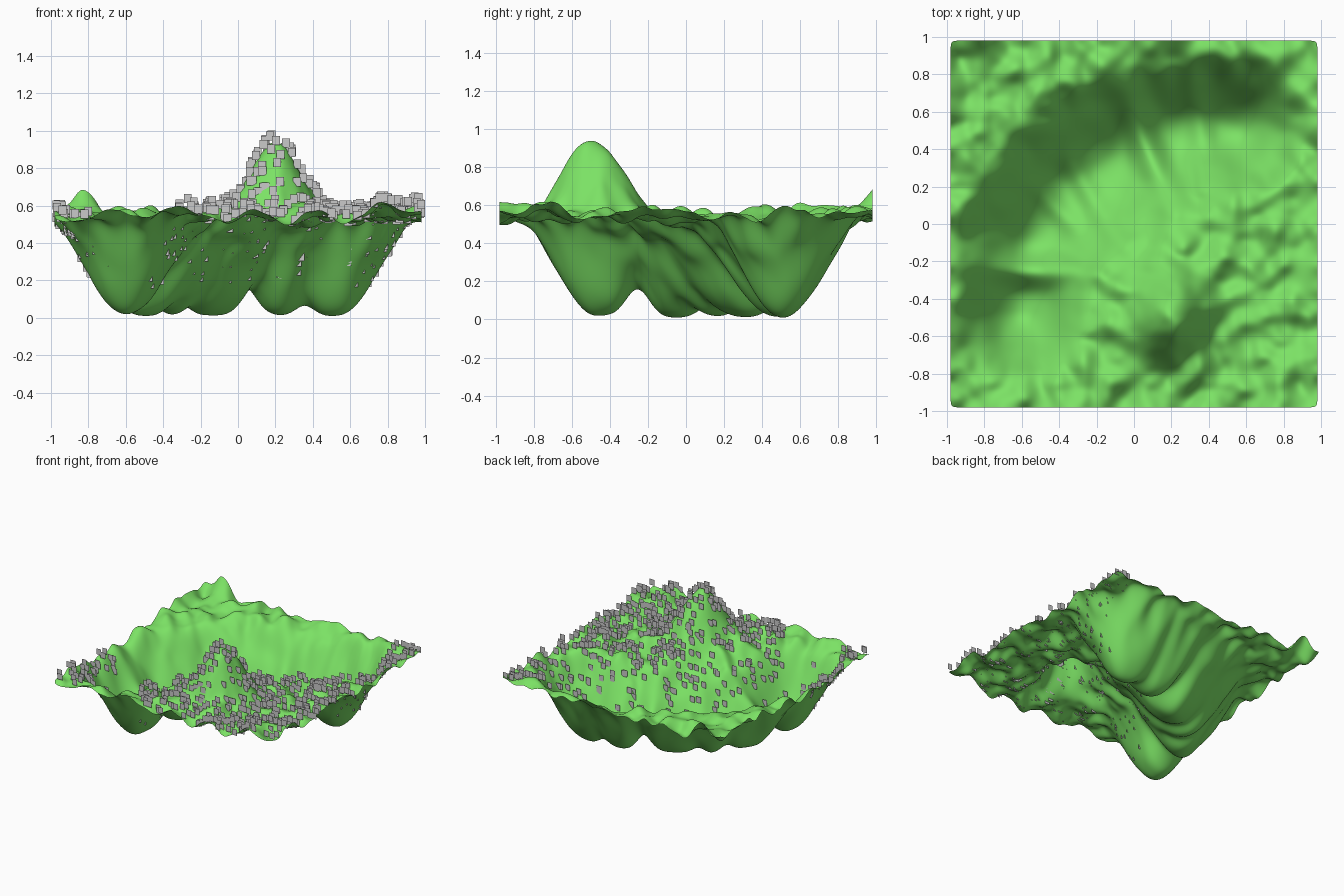
import bpy, bmesh, math, random
from mathutils import Vector, noise

if "Cube" in bpy.data.objects:
    bpy.data.objects.remove(bpy.data.objects["Cube"])

random.seed(4)


def material(name, rgb):
    m = bpy.data.materials.new(name)
    m.diffuse_color = (*rgb, 1)
    m.use_nodes = True
    m.node_tree.nodes["Principled BSDF"].inputs["Base Color"].default_value = m.diffuse_color
    return m


GREEN = material("grass green", (0.20, 0.76, 0.13))
GREY = material("stone grey", (0.59, 0.59, 0.59))

# Centreline of the curved valley, and the spurs that cross it
PATH = [Vector(p) for p in ((-0.60, -0.47), (-0.54, -0.12), (-0.33, 0.19),
                            (0.0, 0.41), (0.3, 0.51), (0.54, 0.51))]
# start, end, height, width
SPURS = [((-0.85, -0.24), (-0.2, -0.27), 0.16, 0.08),
         ((-0.06, 0.72), (0.22, 0.03), 0.15, 0.075),
         ((-0.62, 0.27), (-0.33, 0.0), 0.05, 0.05),
         ((-0.35, 0.37), (-0.18, 0.05), 0.05, 0.05),
         ((0.3, 0.75), (0.40, 0.33), 0.06, 0.06)]


def nearest(p, a, b):
    ab = b - a
    t = max(0, min(1, (p - a).dot(ab) / ab.length_squared))
    q = a + ab * t
    return (p - q).length, q, t


def bump(d):
    return 0.5 + 0.5 * math.cos(math.pi * min(1, d))


def valley(p):
    """0 on the plateau, 1 on the valley floor"""
    d, q, s = min(((r[0], r[1], i + r[2]) for i, r in
                   enumerate(nearest(p, a, b) for a, b in zip(PATH, PATH[1:]))),
                  key=lambda r: r[0])
    side = (p - q).normalized().dot(Vector((0.707, -0.707)))
    mid = math.sin(math.pi * s / (len(PATH) - 1))
    extra = 0.2 * side if side > 0 else -0.07 * side
    return bump(d / (0.45 + extra * mid)), side


def height(x, y):
    p = Vector((x, y))
    v, _ = valley(p)
    z = 0.55 - 0.54 * v
    for a, b, h, w in SPURS:
        d = nearest(p, Vector(a), Vector(b))[0]
        z += h * v * math.exp(-(d / w) ** 2)
    # rough plateau, calmer on the slopes
    z += (0.085 * (1 - v) + 0.008) * noise.noise((x * 8.5, y * 8.5, 3.7))
    # hill
    r = math.hypot((x - 0.2) / 0.30, (y + 0.49) / 0.35)
    hill = bump(r)
    z = z * (1 - hill) + 0.955 * hill if r < 1 else z
    # small rises by the back left, front right and back right corners
    z += 0.085 * bump(math.hypot((x + 0.83) / 0.19, (y - 1.0) / 0.16))
    z += 0.03 * bump(math.hypot(x - 0.95, y + 0.95) / 0.4)
    z += 0.03 * bump(math.hypot(x - 0.9, y - 0.95) / 0.3)
    return max(0.003, z)


def add_object(bm, name, mat):
    me = bpy.data.meshes.new(name)
    bm.to_mesh(me)
    bm.free()
    me.materials.append(mat)
    ob = bpy.data.objects.new(name, me)
    bpy.context.collection.objects.link(ob)
    return ob


def card_density(x, y):
    """chance of a card: front right half, plus two clustered corners"""
    v, side = valley(Vector((x, y)))
    if x < -0.78:                              # front left edge
        return 0.8 if y < -0.3 and v < 0.7 else 0
    if x > 0.78 and y > 0.45:                  # back right edge
        return 0.9 if v < 0.5 else 0
    if -0.78 < x < -0.32 and v < 0.2:          # bare rim before the valley
        return 0
    if side < 0.1 or x - y < -0.15 or v > 0.75:
        return 0
    return 0.28 + 0.72 * (1 - v) * min(1, (x - y + 0.3) / 0.7)


# Terrain sheet
bm = bmesh.new()
bmesh.ops.create_grid(bm, x_segments=44, y_segments=44, size=0.98)
for v in bm.verts:
    v.co.z = height(v.co.x, v.co.y)
    v.co.z += 0.018 * random.uniform(-1, 1) * (1 - valley(v.co.xy)[0]) ** 3
for f in bm.faces:
    f.smooth = True
terrain = add_object(bm, "terrain", GREEN)
sub = terrain.modifiers.new("smooth", 'SUBSURF')
sub.levels = sub.render_levels = 2

# Small upright square cards scattered over the terrain
bm = bmesh.new()
W, H = 0.021, 0.024
count = 0
while count < 720:
    x, y = random.uniform(-0.979, 0.979), random.uniform(-0.975, 0.975)
    if random.random() > card_density(x, y):
        continue
    z = height(x, y) + 0.031
    bm.faces.new([bm.verts.new((x + i * W, y, z + k * H))
                  for i, k in ((-1, -1), (1, -1), (1, 1), (-1, 1))])
    count += 1
add_object(bm, "scattered_cards", GREY)
